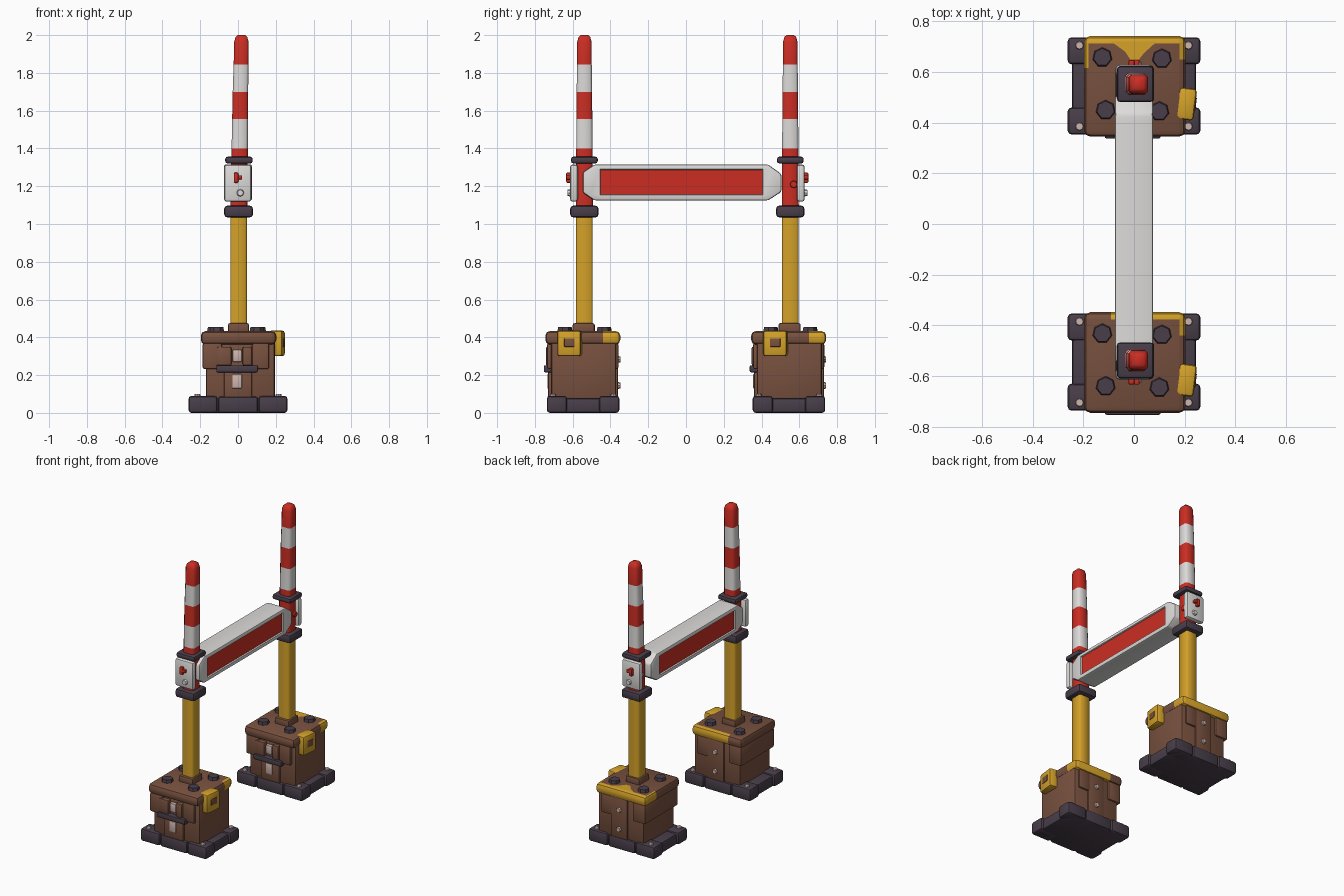
import bpy, bmesh, math
from mathutils import Vector, Matrix

if "Cube" in bpy.data.objects:
    bpy.data.objects.remove(bpy.data.objects["Cube"])


def material(name, r, g, b):
    m = bpy.data.materials.new(name)
    m.diffuse_color = (r, g, b, 1)
    m.use_nodes = True
    m.node_tree.nodes["Principled BSDF"].inputs["Base Color"].default_value = m.diffuse_color
    return m


BROWN = material("rust_brown", 0.19, 0.083, 0.05)
YELLOW = material("safety_yellow", 0.66, 0.36, 0.022)
RED = material("warning_red", 0.60, 0.027, 0.017)
WHITE = material("off_white", 0.72, 0.71, 0.70)
DARK = material("dark_rubber", 0.065, 0.048, 0.068)
PALE = material("pale_metal", 0.62, 0.46, 0.42)


def finish(name, bm, mats, angle=35):
    bmesh.ops.recalc_face_normals(bm, faces=bm.faces)
    me = bpy.data.meshes.new(name)
    bm.to_mesh(me)
    bm.free()
    for m in mats:
        me.materials.append(m)
    me.shade_smooth()
    me.set_sharp_from_angle(angle=math.radians(angle))
    ob = bpy.data.objects.new(name, me)
    bpy.context.collection.objects.link(ob)
    return ob


def bevel(bm, width, segments=2):
    bmesh.ops.bevel(bm, geom=bm.edges[:], offset=width, segments=segments,
                    profile=0.5, affect='EDGES', clamp_overlap=True)


def box_mesh(lo, hi, bev):
    lo, hi = Vector(lo), Vector(hi)
    bm = bmesh.new()
    bmesh.ops.create_cube(bm, size=1, matrix=Matrix.Translation((lo + hi) / 2)
                          @ Matrix.Diagonal((*(hi - lo), 1)))
    if bev:
        bevel(bm, bev)
    return bm


def box(name, lo, hi, mat, bev=0.008, y0=0, turn=0):
    bm = box_mesh(lo, hi, bev)
    c = (Vector(lo) + Vector(hi)) / 2
    bmesh.ops.rotate(bm, verts=bm.verts, cent=c, matrix=Matrix.Rotation(math.radians(turn), 3, 'Z'))
    bmesh.ops.translate(bm, verts=bm.verts, vec=(0, y0, 0))
    return finish(name, bm, [mat])


def stud(name, pos, r, depth, axis, mat, sides=8, top=0.8):
    """Tapered bolt head, starting at pos and rising along axis."""
    bm = bmesh.new()
    q = Vector((0, 0, 1)).rotation_difference(Vector(axis)).to_matrix().to_4x4()
    bmesh.ops.create_cone(bm, cap_ends=True, segments=sides, radius1=r, radius2=r * top, depth=depth,
                          matrix=Matrix.Translation(pos) @ q @ Matrix.Translation((0, 0, depth / 2)))
    return finish(name, bm, [mat])


def loft(name, stations, mats, y0, chamfer=0.3):
    """Chamfered square sections (z, x, half width, slot of the span above)."""
    bm = bmesh.new()
    rings = []
    for z, x, h, _ in stations:
        k = h * (1 - chamfer)
        pts = [(h, -k), (h, k), (k, h), (-k, h), (-h, k), (-h, -k), (-k, -h), (k, -h)]
        rings.append([bm.verts.new((x + a, y0 + b, z)) for a, b in pts])
    for i in range(len(rings) - 1):
        for j in range(8):
            f = bm.faces.new((rings[i][j], rings[i][j - 1], rings[i + 1][j - 1], rings[i + 1][j]))
            f.material_index = stations[i][3]
    bm.faces.new(rings[0])
    bm.faces.new(rings[-1])
    return finish(name, bm, mats, 50)


def cut(bm, co, no):
    bmesh.ops.bisect_plane(bm, geom=bm.verts[:] + bm.edges[:] + bm.faces[:], plane_co=co, plane_no=no)


def cap(y0, rear):
    """Box lid with leftover yellow paint along its back edge."""
    bm = box_mesh((-0.197, -0.2, 0.362), (0.203, 0.197, 0.433), 0.024)
    for x in (-0.18, -0.09, 0.18):
        cut(bm, (x, 0, 0), (1, 0, 0))
    for y in (0.07, 0.105, 0.168):
        cut(bm, (0, y, 0), (0, 1, 0))
    for f in bm.faces:
        c = f.calc_center_median()
        back = c.y > 0.168 and (rear or c.x > -0.09)
        right = c.x > 0.18 and c.y > 0.105
        left = rear and c.x < -0.18 and c.y > 0.07
        f.material_index = int(back or right or left)
    bmesh.ops.translate(bm, verts=bm.verts, vec=(0, y0, 0))
    finish("box_lid", bm, [BROWN, YELLOW])
    if rear:  # worn paint patch on top
        bm = bmesh.new()
        pts = [(-0.09, 0.175), (0.09, 0.175), (0.04, 0.13), (0.02, 0.105), (-0.015, 0.105), (-0.035, 0.135)]
        f = bm.faces.new([bm.verts.new((x, y + y0, 0.4345)) for x, y in pts])
        finish("lid_paint_patch", bm, [YELLOW])


def base(y, rear):
    # rubber foot: slab, middle pads and four corner lobes
    box("foot_slab", (-0.245, -0.175, 0.0), (0.245, 0.175, 0.078), DARK, 0.012, y)
    box("foot_middle", (-0.105, -0.188, 0.0), (0.105, 0.188, 0.086), DARK, 0.012, y)
    for sx in (-1, 1):
        for sy in (-1, 1):
            xs, ys = sorted((sx * 0.11, sx * 0.262)), sorted((sy * 0.085, sy * 0.192))
            box("foot_corner", (xs[0], ys[0], 0), (xs[1], ys[1], 0.09), DARK, 0.016, y)
            stud("foot_bolt", (sx * 0.215, y + sy * 0.16, 0.085), 0.018, 0.014, (0, 0, 1), PALE)
    # body with thicker upper panels front and back
    box("box_body", (-0.17, -0.17, 0.07), (0.195, 0.175, 0.40), BROWN, 0.015, y)
    box("left_upper_panel", (-0.187, -0.19, 0.232), (-0.085, 0.187, 0.37), BROWN, 0.01, y)
    box("right_upper_panel", (0.075, -0.19, 0.232), (0.165, 0.187, 0.37), BROWN, 0.01, y)
    box("back_strip", (-0.045, 0.1, 0.08), (0.085, 0.185, 0.37), BROWN, 0.007, y)
    for z in (0.145, 0.283):
        stud("back_bolt", (0.02, y + 0.183, z), 0.019, 0.014, (0, 1, 0), PALE)
    # front latch
    box("front_pillar", (-0.075, -0.185, 0.08), (0.075, -0.1, 0.235), BROWN, 0.008, y)
    box("latch_housing", (-0.11, -0.197, 0.25), (-0.035, -0.1, 0.35), BROWN, 0.008, y)
    box("latch_housing_right", (0.025, -0.197, 0.25), (0.073, -0.1, 0.35), BROWN, 0.008, y)
    box("latch_bar", (-0.115, -0.208, 0.215), (0.105, -0.15, 0.252), DARK, 0.007, y)
    box("latch_pin", (-0.03, -0.19, 0.27), (0.02, -0.15, 0.335), PALE, 0.008, y)
    box("latch_slot", (-0.03, -0.189, 0.13), (0.02, -0.18, 0.205), PALE, 0.003, y)
    # lid, lid bolts and post socket
    cap(y, rear)
    for bx, by in ((-0.125, 0.113), (0.11, 0.108), (-0.112, -0.095), (0.1, -0.1)):
        stud("lid_bolt", (bx, y + by, 0.425), 0.041, 0.029, (0, 0, 1), DARK, 7, 0.85)
    box("post_socket", (-0.053, -0.055, 0.42), (0.058, 0.062, 0.475), BROWN, 0.01, y)
    # side lamp box with a worn spot
    box("side_box", (0.17, -0.134, 0.30), (0.242, -0.008, 0.436), YELLOW, 0.014, y, -7)
    box("side_box_worn_spot", (0.238, -0.1, 0.35), (0.245, -0.045, 0.395), BROWN, 0.003, y, -7)


def post(y, s):
    """s is the outward direction of the end plate."""
    loft("lower_post", [(0.43, 0.003, 0.044, 0), (1.06, 0.003, 0.044, 0)], [YELLOW], y, 0.2)
    box("lower_collar", (-0.073, -0.075, 1.035), (0.079, 0.075, 1.097), DARK, 0.016, y)
    loft("red_sleeve", [(1.08, 0.004, 0.045, 0), (1.34, 0.006, 0.044, 0)], [RED], y)
    box("upper_collar", (-0.068, -0.071, 1.32), (0.078, 0.071, 1.357), DARK, 0.014, y)
    # striped tip, tapering and leaning slightly
    loft("striped_pole", [(1.33, 0.008, 0.044, 0), (1.40, 0.009, 0.043, 1), (1.555, 0.011, 0.042, 0),
                          (1.70, 0.013, 0.041, 1), (1.845, 0.016, 0.039, 0), (1.965, 0.018, 0.038, 0),
                          (1.99, 0.018, 0.031, 0), (2.0, 0.018, 0.02, 0)], [RED, WHITE], y)
    # end plate and its bolts
    ys = sorted((s * 0.035, s * 0.076))
    box("end_plate", (-0.073, ys[0], 1.118), (0.071, ys[1], 1.315), WHITE, 0.014, y)
    ys = sorted((s * 0.07, s * 0.096))
    box("end_handle", (-0.022, ys[0], 1.218), (0.002, ys[1], 1.272), RED, 0.006, y)
    box("end_handle_tip", (0.0, ys[0], 1.236), (0.022, ys[1], 1.258), RED, 0.005, y)
    stud("end_bolt", (0.012, y + s * 0.074, 1.165), 0.02, 0.016, (0, s, 0), WHITE)
    for sx in (-1, 1):
        stud("sleeve_bolt", (0.004 + sx * 0.042, y + 0.018, 1.21), 0.021, 0.015, (sx, 0, 0), RED if sx > 0 else PALE)


def beam():
    """Cross board with chamfered ends and a sunken red panel on both sides."""
    prof = [(-0.545, 1.165), (-0.485, 1.125), (0.435, 1.125), (0.505, 1.17),
            (0.505, 1.265), (0.435, 1.315), (-0.485, 1.315), (-0.545, 1.275)]
    bm = bmesh.new()
    f = bm.faces.new([bm.verts.new((-0.075, y, z)) for y, z in prof])
    ext = bmesh.ops.extrude_face_region(bm, geom=[f])
    bmesh.ops.translate(bm, verts=[v for v in ext["geom"] if isinstance(v, bmesh.types.BMVert)], vec=(0.15, 0, 0))
    bmesh.ops.recalc_face_normals(bm, faces=bm.faces)
    bevel(bm, 0.01)
    for y in (-0.455, 0.407):
        cut(bm, (0, y, 0), (0, 1, 0))
    for z in (1.153, 1.29):
        cut(bm, (0, 0, z), (0, 0, 1))
    panels = []
    for f in bm.faces:
        c = f.calc_center_median()
        if abs(c.x) > 0.07 and -0.455 < c.y < 0.407 and 1.153 < c.z < 1.29:
            panels.append(f)
    bmesh.ops.inset_region(bm, faces=panels, thickness=0.004, depth=-0.009)
    for f in panels:
        f.material_index = 1
    finish("cross_board", bm, [WHITE, RED])


for y, s in ((-0.545, -1), (0.545, 1)):
    base(y, s > 0)
    post(y + 0.007, s)
beam()
